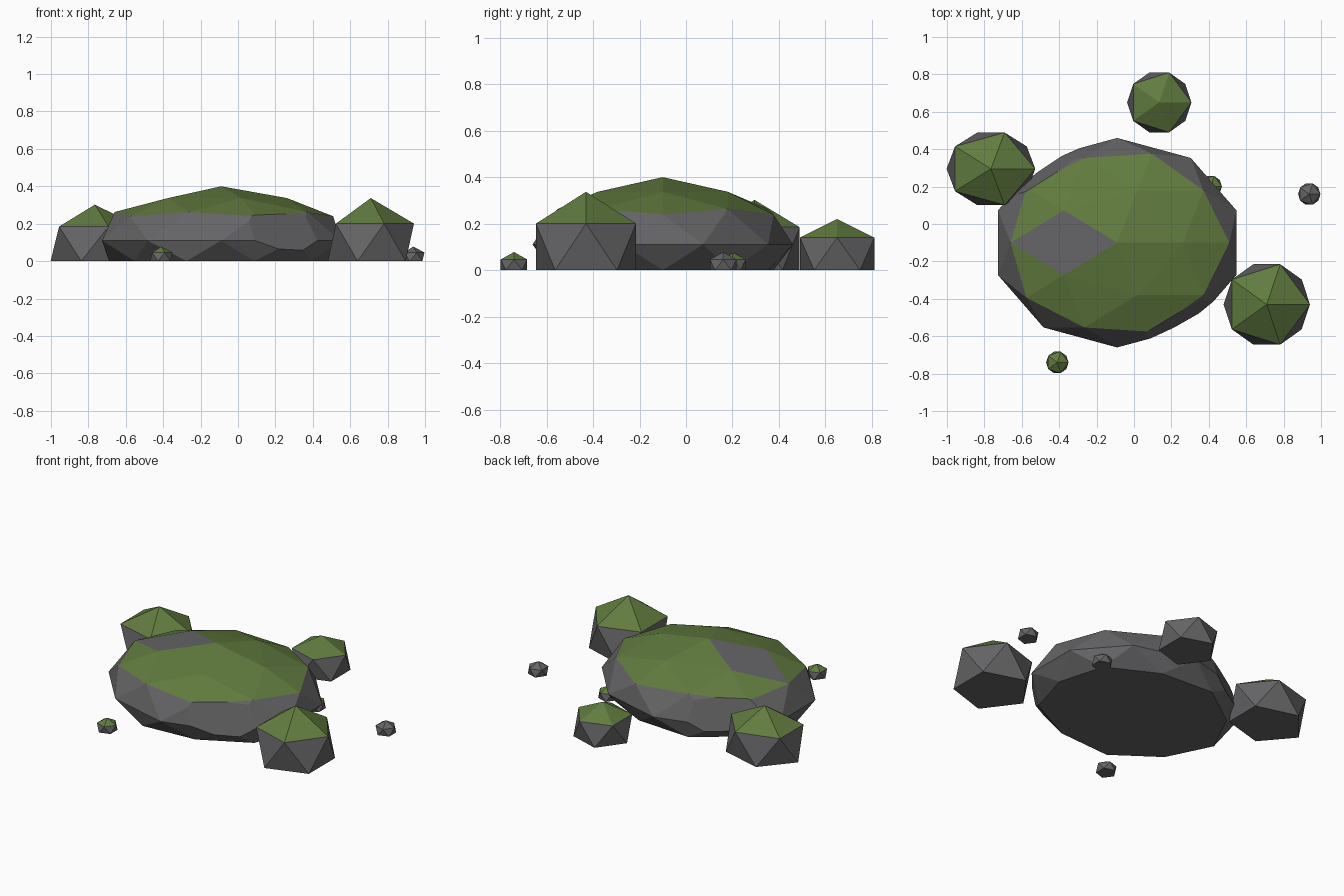
import bpy, bmesh
from mathutils import Vector

if "Cube" in bpy.data.objects:
    bpy.data.objects.remove(bpy.data.objects["Cube"])


def material(name, color):
    m = bpy.data.materials.new(name)
    m.diffuse_color = (*color, 1)
    m.use_nodes = True
    m.node_tree.nodes["Principled BSDF"].inputs["Base Color"].default_value = m.diffuse_color
    return m


STONE = material("stone", (0.13, 0.13, 0.135))
MOSS = material("moss", (0.12, 0.20, 0.05))


def rock(name, center, radii, subdiv=1, chips=(), moss=0.6, bare=None, flatten=None):
    """Faceted stone: scaled icosphere, flat base, chipped planes, mossy upward faces."""
    bm = bmesh.new()
    bmesh.ops.create_icosphere(bm, subdivisions=subdiv, radius=1)
    for v in bm.verts:
        if flatten and 0.8 < v.co.z < 0.95:
            v.co.z *= flatten
        v.co = Vector(center) + Vector([a * b for a, b in zip(v.co, radii)])
        if v.co.z < 0.02:
            v.co.z = 0
    # Slice flat chips off the sides
    for co, no in chips:
        cut = bmesh.ops.bisect_plane(bm, geom=bm.verts[:] + bm.edges[:] + bm.faces[:],
                                     plane_co=co, plane_no=Vector(no).normalized(),
                                     clear_outer=True)
        edges = [e for e in cut["geom_cut"] if isinstance(e, bmesh.types.BMEdge)]
        bmesh.ops.holes_fill(bm, edges=edges, sides=0)
    bmesh.ops.recalc_face_normals(bm, faces=bm.faces[:])
    # Moss settles on the upward faces
    for f in bm.faces:
        c = f.calc_center_median()
        worn = bare and (c.xy - Vector(bare[:2])).length < bare[2]
        f.material_index = int(f.normal.z > moss and not worn)
    me = bpy.data.meshes.new(name)
    bm.to_mesh(me)
    bm.free()
    me.materials.append(STONE)
    me.materials.append(MOSS)
    ob = bpy.data.objects.new(name, me)
    bpy.context.collection.objects.link(ob)
    return ob


# Large flat boulder
rock("main_boulder", (-0.09, -0.1, 0.11), (0.67, 0.56, 0.29), subdiv=2,
     chips=[((0.29, -0.49, 0.12), (0.5, -0.85, 0.3)),
            ((-0.44, 0.31, 0.11), (-0.55, 0.85, 0.3))],
     moss=0.7, bare=(-0.4, -0.12, 0.13), flatten=0.92)

# Medium stones leaning around it
rock("right_stone", (0.71, -0.43, 0.09), (0.258, 0.253, 0.247))
rock("left_stone", (-0.765, 0.295, 0.09), (0.265, 0.228, 0.212))
rock("back_stone", (0.135, 0.65, 0.075), (0.192, 0.188, 0.145))

# Pebbles
for name, x, y, moss in [("front_pebble", -0.41, -0.74, 0.4),
                         ("back_pebble", 0.41, 0.2, 0.4),
                         ("right_pebble", 0.937, 0.16, 2)]:
    rock(name, (x, y, 0.02), (0.067, 0.067, 0.058), moss=moss)
